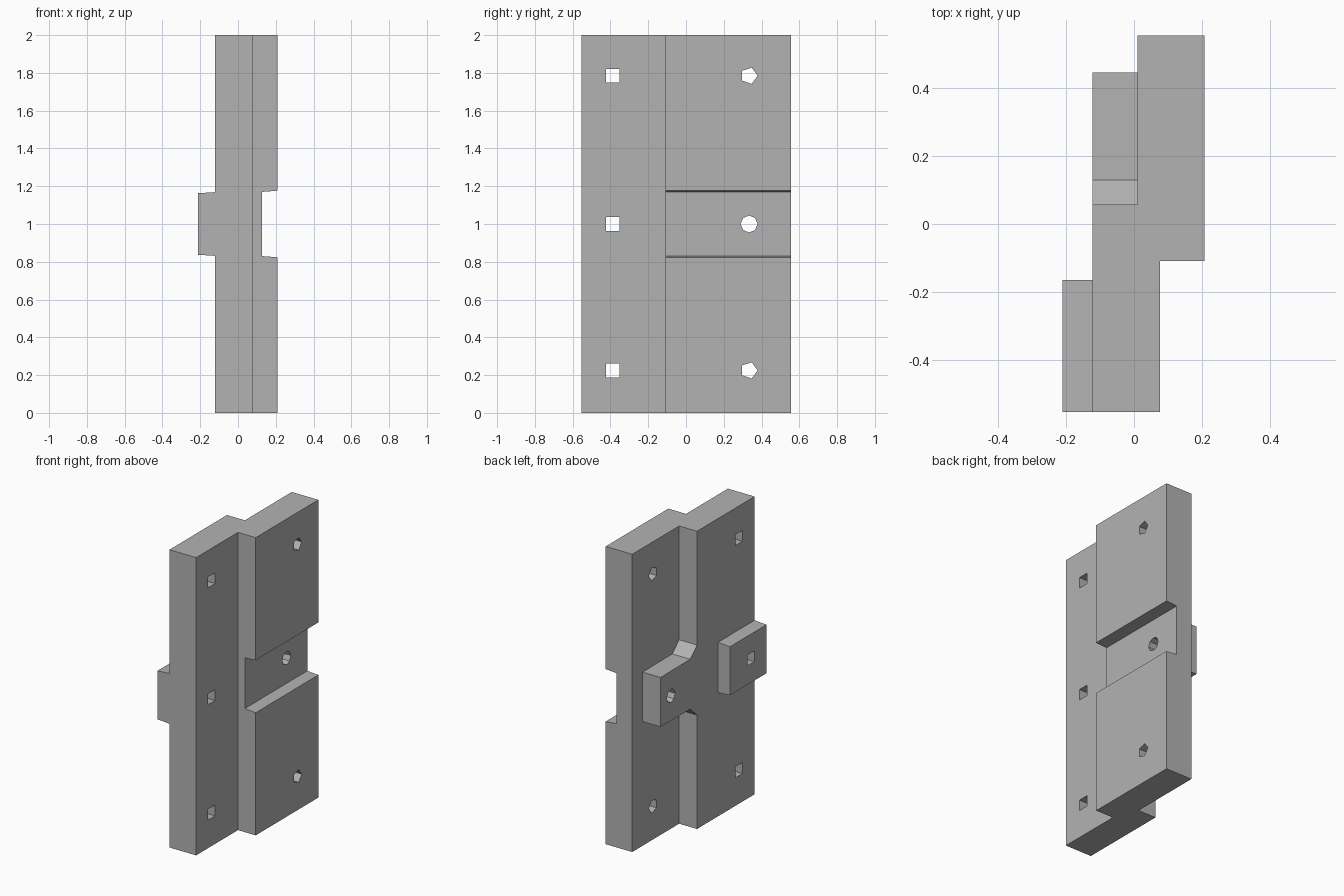
import bpy
import bmesh
from math import cos, sin, radians
from mathutils import Vector

cube = bpy.data.objects.get("Cube")
if cube:
    bpy.data.objects.remove(cube, do_unlink=True)

grey = bpy.data.materials.new("plain_grey")
grey.use_nodes = True
grey.diffuse_color = (0.45, 0.45, 0.45, 1)
grey.node_tree.nodes["Principled BSDF"].inputs["Base Color"].default_value = (0.45, 0.45, 0.45, 1)


def prism(name, profile, axis, start, end):
    """Extrude a 2D profile along x, y or z; profile axes keep x, y, z order."""
    def place(p, d):
        co = list(p)
        co.insert("xyz".index(axis), d)
        return Vector(co)
    bm = bmesh.new()
    face = bm.faces.new([bm.verts.new(place(p, start)) for p in profile])
    grown = bmesh.ops.extrude_face_region(bm, geom=[face])["geom"]
    move = place((0, 0), end - start)
    bmesh.ops.translate(bm, vec=move, verts=[g for g in grown if isinstance(g, bmesh.types.BMVert)])
    bmesh.ops.recalc_face_normals(bm, faces=bm.faces)
    mesh = bpy.data.meshes.new(name)
    bm.to_mesh(mesh)
    bm.free()
    mesh.materials.append(grey)
    obj = bpy.data.objects.new(name, mesh)
    bpy.context.collection.objects.link(obj)
    return obj


def combine(target, tool, operation):
    """Apply a boolean and remove the helper."""
    tool.hide_render = True
    mod = target.modifiers.new("cut", "BOOLEAN")
    mod.operation, mod.solver, mod.object = operation, "EXACT", tool
    bpy.context.view_layer.objects.active = target
    bpy.ops.object.modifier_apply(modifier=mod.name)
    bpy.data.objects.remove(tool, do_unlink=True)


def mirrored(half):
    """Complete an upper outline with its reflection about mid height."""
    return half + [(a, 2 - z) for a, z in reversed(half)]


# Two overlapping plates, stepped in plan
plate = prism("stepped_plate", [(-0.122, -0.553), (0.076, -0.553), (0.076, -0.109), (0.208, -0.109),
                                (0.208, 0.555), (0.011, 0.555), (0.011, 0.057), (-0.122, 0.057)],
              "z", 0, 2)

# Slot across the back plate, with slightly drafted sides
slot = prism("slot_cutter", mirrored([(0.127, 1.17), (0.22, 1.177)]), "y", -0.2, 0.7)
combine(plate, slot, "DIFFERENCE")

# Arm reaching over the back plate, with sloped gussets at its root
arm = prism("arm", mirrored([(0.0, 1.235), (0.057, 1.235), (0.13, 1.168), (0.445, 1.166)]),
            "x", -0.122, 0.04)
combine(plate, arm, "UNION")

# Raised pad on the front plate
pad = prism("pad", mirrored([(-0.211, 1.163), (-0.1, 1.17)]), "y", -0.553, -0.165)
combine(plate, pad, "UNION")

# Six faceted holes through the plates
for y, sides in ((-0.388, 4), (0.334, 5)):
    for z in (0.225, 1.0, 1.785):
        count = 8 if z == 1.0 and sides == 5 else sides
        turn = 45 if count == 4 else 0
        radius = 0.052 if count == 4 else 0.045
        ring = [(y + radius * cos(radians(turn + 360 * i / count)),
                 z + radius * sin(radians(turn + 360 * i / count))) for i in range(count)]
        combine(plate, prism("hole_cutter", ring, "x", -0.4, 0.4), "DIFFERENCE")
